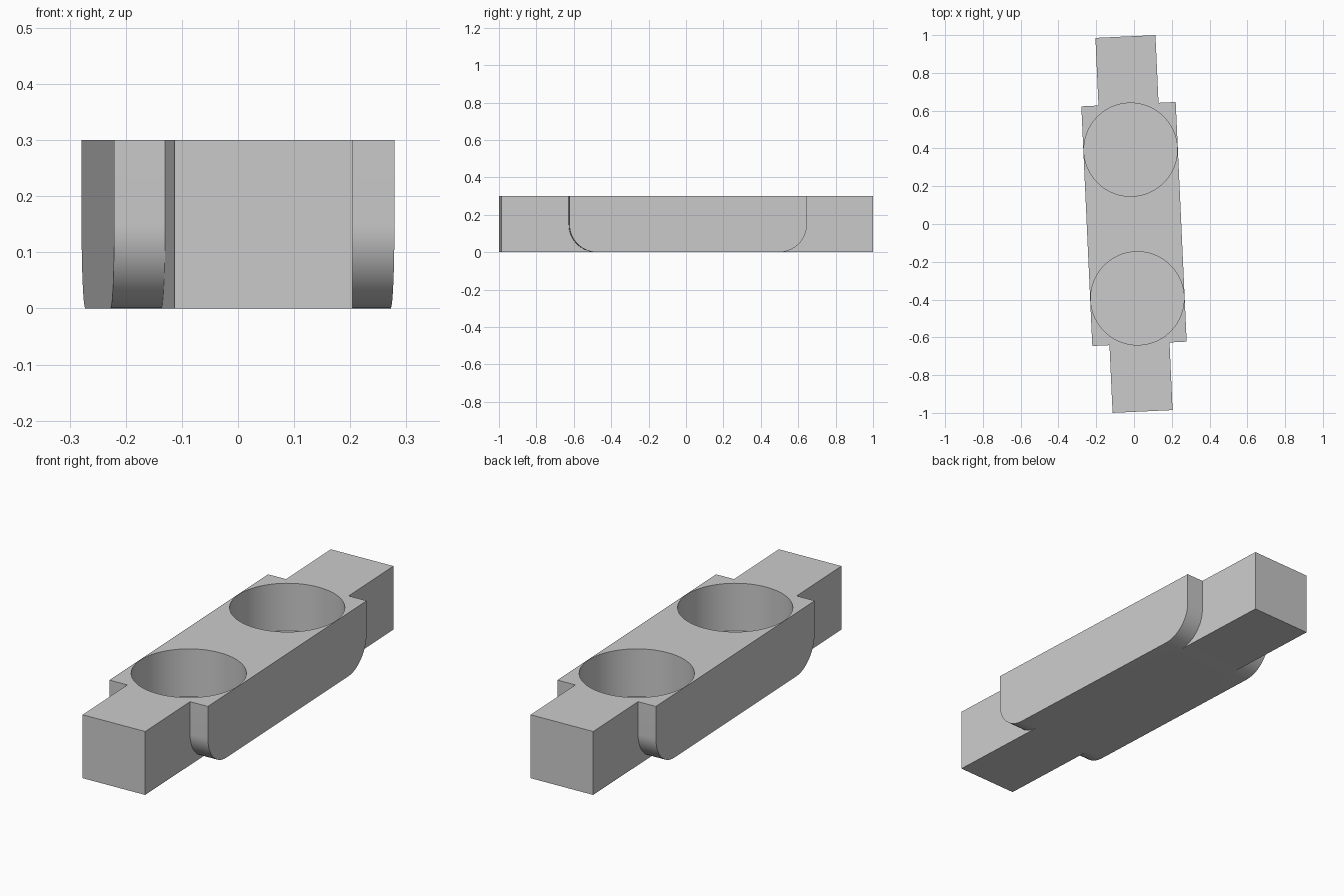
import bpy, bmesh, math
from mathutils import Matrix

HEIGHT = 0.3
TURN = math.radians(2.62)      # whole part sits slightly turned about z
BAR_X, BAR_Y = 0.159, 0.9935   # half sizes of the long bar
BODY_X, BODY_Y = 0.25, 0.635   # half sizes of the wide middle body
ROUND = 0.148                  # radius of the lower body ends
POCKET_R, POCKET_Y, FLOOR = 0.247, 0.394, 0.075

cube = bpy.data.objects.get("Cube")
if cube:
    bpy.data.objects.remove(cube, do_unlink=True)

grey = bpy.data.materials.new("plain_grey")
grey.use_nodes = True
grey.diffuse_color = (0.6, 0.6, 0.6, 1)
grey.node_tree.nodes["Principled BSDF"].inputs["Base Color"].default_value = (0.6, 0.6, 0.6, 1)


def make_object(name, bm):
    bmesh.ops.recalc_face_normals(bm, faces=bm.faces)
    bm.transform(Matrix.Rotation(TURN, 4, 'Z'))
    mesh = bpy.data.meshes.new(name)
    bm.to_mesh(mesh)
    bm.free()
    mesh.materials.append(grey)
    obj = bpy.data.objects.new(name, mesh)
    bpy.context.collection.objects.link(obj)
    return obj


def extruded_profile(name, points, half_x):
    """Extrude a (y, z) outline across x."""
    bm = bmesh.new()
    face = bm.faces.new([bm.verts.new((-half_x, y, z)) for y, z in points])
    moved = bmesh.ops.extrude_face_region(bm, geom=[face])["geom"]
    bmesh.ops.translate(bm, vec=(2 * half_x, 0, 0),
                        verts=[v for v in moved if isinstance(v, bmesh.types.BMVert)])
    return make_object(name, bm)


def combine(target, other, operation):
    mod = target.modifiers.new(operation.lower(), 'BOOLEAN')
    mod.operation, mod.solver, mod.object = operation, 'EXACT', other
    bpy.context.view_layer.objects.active = target
    bpy.ops.object.modifier_apply(modifier=mod.name)
    bpy.data.objects.remove(other, do_unlink=True)


# Wide body with rounded lower ends
arc = [math.radians(90 * i / 16) for i in range(17)]
right = [(BODY_Y - ROUND + ROUND * math.sin(a), ROUND - ROUND * math.cos(a)) for a in arc]
left = [(-y, z) for y, z in reversed(right)]
body = extruded_profile("double_pocket_holder", right + [(BODY_Y, HEIGHT), (-BODY_Y, HEIGHT)] + left, BODY_X)

# Long bar through the body
bar = extruded_profile("long_bar", [(-BAR_Y, 0), (BAR_Y, 0), (BAR_Y, HEIGHT), (-BAR_Y, HEIGHT)], BAR_X)
combine(body, bar, 'UNION')

# Two blind round pockets
for side in (-1, 1):
    bm = bmesh.new()
    bmesh.ops.create_cone(bm, cap_ends=True, segments=64, radius1=POCKET_R, radius2=POCKET_R, depth=HEIGHT,
                          matrix=Matrix.Translation((0, side * POCKET_Y, FLOOR + HEIGHT / 2)))
    cutter = make_object("pocket_cutter", bm)
    cutter.hide_render = True
    combine(body, cutter, 'DIFFERENCE')

# Smooth curved walls, crisp edges
bpy.ops.object.select_all(action='DESELECT')
body.select_set(True)
bpy.context.view_layer.objects.active = body
bpy.ops.object.shade_smooth_by_angle(angle=math.radians(30))
